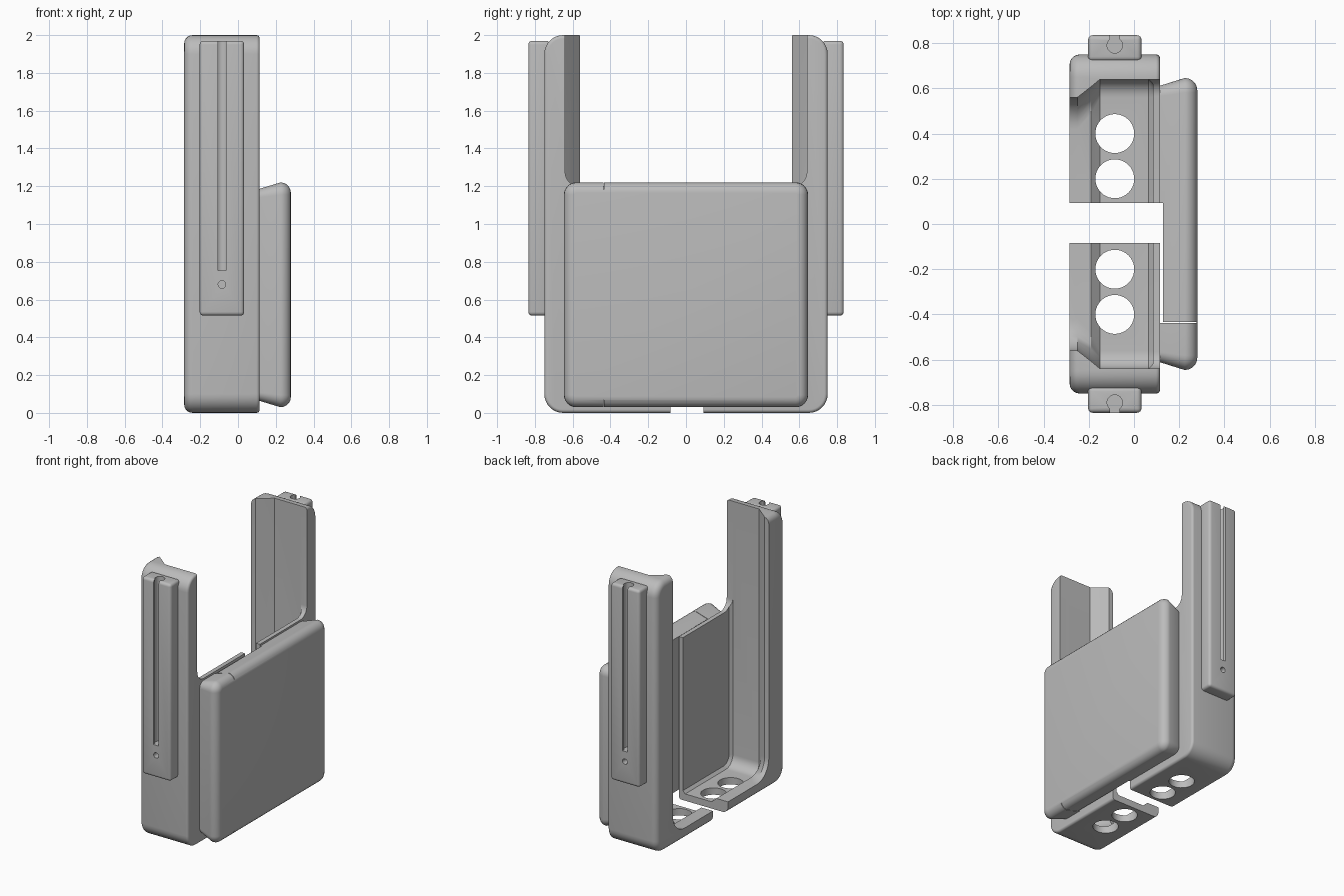
import bpy, bmesh, math
from mathutils import Matrix, Vector

if "Cube" in bpy.data.objects:
    bpy.data.objects.remove(bpy.data.objects["Cube"])

GREY = (0.5, 0.5, 0.5, 1)
mat = bpy.data.materials.new("plain grey")
mat.use_nodes = True
mat.diffuse_color = GREY
mat.node_tree.nodes["Principled BSDF"].inputs["Base Color"].default_value = GREY


def finish(name, bm):
    bmesh.ops.recalc_face_normals(bm, faces=bm.faces)
    me = bpy.data.meshes.new(name)
    bm.to_mesh(me)
    bm.free()
    ob = bpy.data.objects.new(name, me)
    bpy.context.collection.objects.link(ob)
    me.materials.append(mat)
    return ob


def loft(name, sections, steps=8):
    """Rounded rectangles (x, half width, z low, z high, corner radius) joined along x."""
    bm = bmesh.new()
    rings = []
    for x, hy, z0, z1, r in sections:
        ring = []
        for k, (sy, sz) in enumerate([(1, 1), (-1, 1), (-1, -1), (1, -1)]):
            cy = sy * (hy - r)
            cz = z1 - r if sz > 0 else z0 + r
            for i in range(steps + 1):
                a = (k + i / steps) * math.pi / 2
                ring.append(bm.verts.new((x, cy + r * math.cos(a), cz + r * math.sin(a))))
        rings.append(ring)
    n = len(rings[0])
    for a, b in zip(rings, rings[1:]):
        for i in range(n):
            j = (i + 1) % n
            bm.faces.new((a[i], a[j], b[j], b[i]))
    bm.faces.new(rings[0])
    bm.faces.new(rings[-1])
    return finish(name, bm)


def box(name, lo, hi, bevel=0):
    lo, hi = Vector(lo), Vector(hi)
    bm = bmesh.new()
    bmesh.ops.create_cube(bm, size=1)
    for v in bm.verts:
        v.co = Vector(l + (c + 0.5) * (h - l) for l, h, c in zip(lo, hi, v.co))
    if bevel:
        bmesh.ops.bevel(bm, geom=bm.edges[:], offset=bevel, segments=4,
                        profile=0.5, affect='EDGES')
    return finish(name, bm)


def cylinder(name, centre, radius, depth, along_y=False):
    bm = bmesh.new()
    turn = Matrix.Rotation(math.pi / 2, 4, 'X') if along_y else Matrix()
    bmesh.ops.create_cone(bm, cap_ends=True, segments=40, radius1=radius, radius2=radius,
                          depth=depth, matrix=Matrix.Translation(centre) @ turn)
    return finish(name, bm)


def cut(ob, cutters):
    for c in cutters:
        m = ob.modifiers.new("cut", 'BOOLEAN')
        m.operation, m.solver, m.object = 'DIFFERENCE', 'EXACT', c
    bpy.context.view_layer.update()
    me = bpy.data.meshes.new_from_object(
        ob.evaluated_get(bpy.context.evaluated_depsgraph_get()))
    ob.modifiers.clear()
    ob.data = me
    me.name = ob.name
    for c in cutters:
        bpy.data.objects.remove(c)


def round_over(x, hy, z0, z1, r, edge, start, steps=5):
    """Sections of a rounded rim, from the flat end cap to full size or back."""
    out = []
    for i in range(steps + 1):
        a = i / steps * math.pi / 2
        inset = edge * (1 - math.sin(a))
        dx = edge * (1 - math.cos(a))
        out.append((x + dx if start else x - dx, hy - inset,
                    z0 + inset, z1 - inset, r - inset))
    return out if start else out[::-1]


# Two-part bracket: rounded slab, hollowed into a U and parted in the middle
bracket = loft("bracket_halves",
               round_over(-0.285, 0.75, 0, 2, 0.1, 0.045, True)
               + round_over(0.115, 0.75, 0, 2, 0.1, 0.018, False))
TOP = 3
cavity = loft("cavity_cutter", [
    (-0.35, 0.56, 0.085, TOP, 0.14),
    (-0.25, 0.56, 0.085, TOP, 0.14),
    (-0.19, 0.607, 0.085, TOP, 0.12),
    (-0.15, 0.64, 0.05, TOP, 0.08),
    (0.065, 0.64, 0.05, TOP, 0.08),
    (0.083, 0.62, 0.07, TOP, 0.06)])
back_opening = loft("back_opening_cutter", [
    (0.06, 0.64, 1.2, TOP, 0.075), (0.3, 0.64, 1.2, TOP, 0.075)])
gap = box("gap_cutter", (-1, -0.083, -1), (1, 0.093, TOP))
holes = [cylinder("hole_cutter", (-0.085, y, 0), 0.086, 0.5) for y in (-0.4, -0.2, 0.2, 0.4)]
cut(bracket, [cavity, back_opening, gap] + holes)

# Back case: flared, soft-edged block with a clearance slot and a seam by its end cap
case = loft("back_case",
            [(0.11, 0.61, 0.065, 1.185, 0.045)]
            + [(x, hy, z0, z1, r) for x, hy, z0, z1, r in
               round_over(0.28, 0.646, 0.03, 1.22, 0.065, 0.055, False)])
cut(case, [box("slot_cutter", (0, -0.435, -1), (0.128, 0.093, TOP)),
           box("seam_cutter", (0, -0.438, -1), (0.277, -0.434, TOP))])

# Outer rails, each with a keyhole channel and a small pin hole
RAIL_X = -0.085
rails = []
for side, name in ((-1, "front_rail"), (1, "back_rail")):
    ys = sorted((side * 0.72, side * 0.835))
    rail = box(name, (-0.203, ys[0], 0.515), (0.033, ys[1], 1.97), 0.02)
    ys = sorted((side * 0.795, side * 0.9))
    groove = box("groove_cutter", (RAIL_X - 0.021, ys[0], 0.755), (RAIL_X + 0.021, ys[1], 2.2))
    channel = cylinder("channel_cutter", (RAIL_X, side * 0.79, 1.4775), 0.034, 1.445)
    pin = cylinder("pin_cutter", (RAIL_X, side * 0.83, 0.68), 0.02, 0.1, True)
    cut(rail, [groove, channel, pin])
    rails.append(rail)

# Smooth shading with sharp creases kept
for ob in [bracket, case] + rails:
    bpy.ops.object.select_all(action='DESELECT')
    ob.select_set(True)
    bpy.context.view_layer.objects.active = ob
    bpy.ops.object.shade_smooth_by_angle(angle=math.radians(30))
